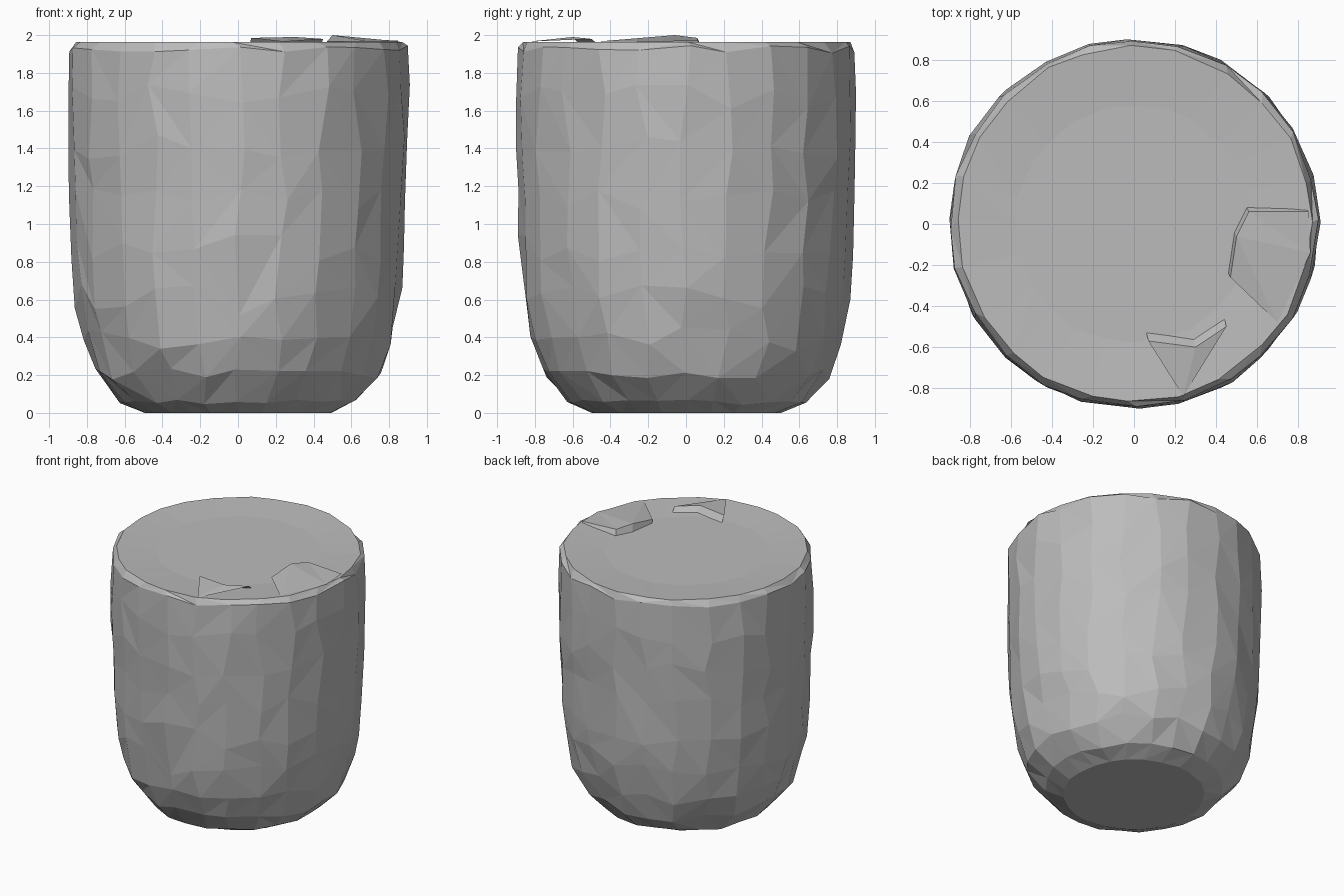
import bpy, bmesh, math, random

random.seed(7)
if "Cube" in bpy.data.objects:
    bpy.data.objects.remove(bpy.data.objects["Cube"], do_unlink=True)

SIDES = 24
# radius, height of each ring from the base to the lid
PROFILE = [(0.50, 0.005), (0.63, 0.06), (0.76, 0.21), (0.825, 0.40), (0.865, 0.62),
           (0.885, 0.88), (0.892, 1.15), (0.90, 1.42), (0.905, 1.68), (0.895, 1.92),
           (0.865, 1.968), (0.58, 1.95)]
RIM = len(PROFILE) - 2


def grey_material():
    mat = bpy.data.materials.new("stone grey")
    mat.use_nodes = True
    colour = (0.5, 0.5, 0.5, 1)
    mat.diffuse_color = colour
    mat.node_tree.nodes["Principled BSDF"].inputs["Base Color"].default_value = colour
    return mat


def finish(bm, name, mat):
    mesh = bpy.data.meshes.new(name)
    bm.to_mesh(mesh)
    bm.free()
    mesh.materials.append(mat)
    obj = bpy.data.objects.new(name, mesh)
    bpy.context.collection.objects.link(obj)
    return obj


grey = grey_material()

# Rounded, roughly carved block
bm = bmesh.new()
rings = []
for level, (radius, height) in enumerate(PROFILE):
    ring = []
    on_wall = 1 < level < RIM - 1
    for i in range(SIDES):
        turn = math.tau * (i + random.uniform(-0.15, 0.15)) / SIDES
        r = radius + random.uniform(-0.008, 0.006)
        z = height + (random.uniform(-0.07, 0.07) if on_wall else 0)
        if level == 2:
            z = height + random.uniform(-0.03, 0.03)
        elif level == 1:
            z = height + random.uniform(-0.015, 0.015)
        elif level == RIM - 1:
            z = height + random.uniform(-0.012, 0.03)
        ring.append(bm.verts.new((r * math.cos(turn), r * math.sin(turn), z)))
    rings.append(ring)

# Small chipped dent low on the front
dent = min(rings[4], key=lambda v: abs(v.co.x + 0.02) + (v.co.y > 0))
dent.co.y += 0.03
dent.co.z = 0.52

for lower, upper in zip(rings, rings[1:]):
    for i in range(SIDES):
        j = (i + 1) % SIDES
        a, b, c, d = lower[i], lower[j], upper[j], upper[i]
        if random.random() < 0.5:
            bm.faces.new((a, b, c))
            bm.faces.new((a, c, d))
        else:
            bm.faces.new((a, b, d))
            bm.faces.new((b, c, d))
bm.faces.new(reversed(rings[0]))
bm.faces.new(rings[-1])
lowest = min(v.co.z for v in bm.verts)
for v in bm.verts:
    v.co.z -= lowest
finish(bm, "block_body", grey)


def chip(name, crest, rim, foot):
    """Raised flake: a slope from the crest to the rim and a steep inner face."""
    bm = bmesh.new()
    top = [bm.verts.new(p) for p in crest]
    edge = [bm.verts.new(p) for p in rim]
    base = [bm.verts.new((x - 0.01, y + foot, 1.945)) for x, y, z in crest]
    for i in range(len(top) - 1):
        k = min(i, len(edge) - 1)
        n = min(i + 1, len(edge) - 1)
        bm.faces.new((top[i], edge[k], top[i + 1]))
        if n != k:
            bm.faces.new((edge[k], edge[n], top[i + 1]))
        bm.faces.new((top[i], top[i + 1], base[i + 1], base[i]))
    bmesh.ops.recalc_face_normals(bm, faces=bm.faces)
    # Keep the sloping side facing up
    if sum(f.normal.z * f.calc_area() for f in bm.faces) < 0:
        bmesh.ops.reverse_faces(bm, faces=bm.faces)
    finish(bm, name, grey)


# Two broken flakes on the lid
chip("front_flake",
     [(0.07, -0.57, 1.985), (0.30, -0.60, 1.99), (0.45, -0.50, 1.98)],
     [(0.24, -0.84, 1.965)], 0.04)
chip("left_flake",
     [(0.47, -0.26, 1.965), (0.50, -0.06, 2.0), (0.56, 0.06, 1.985), (0.85, 0.06, 1.97)],
     [(0.70, -0.48, 1.965), (0.86, -0.14, 1.966)], 0.02)
